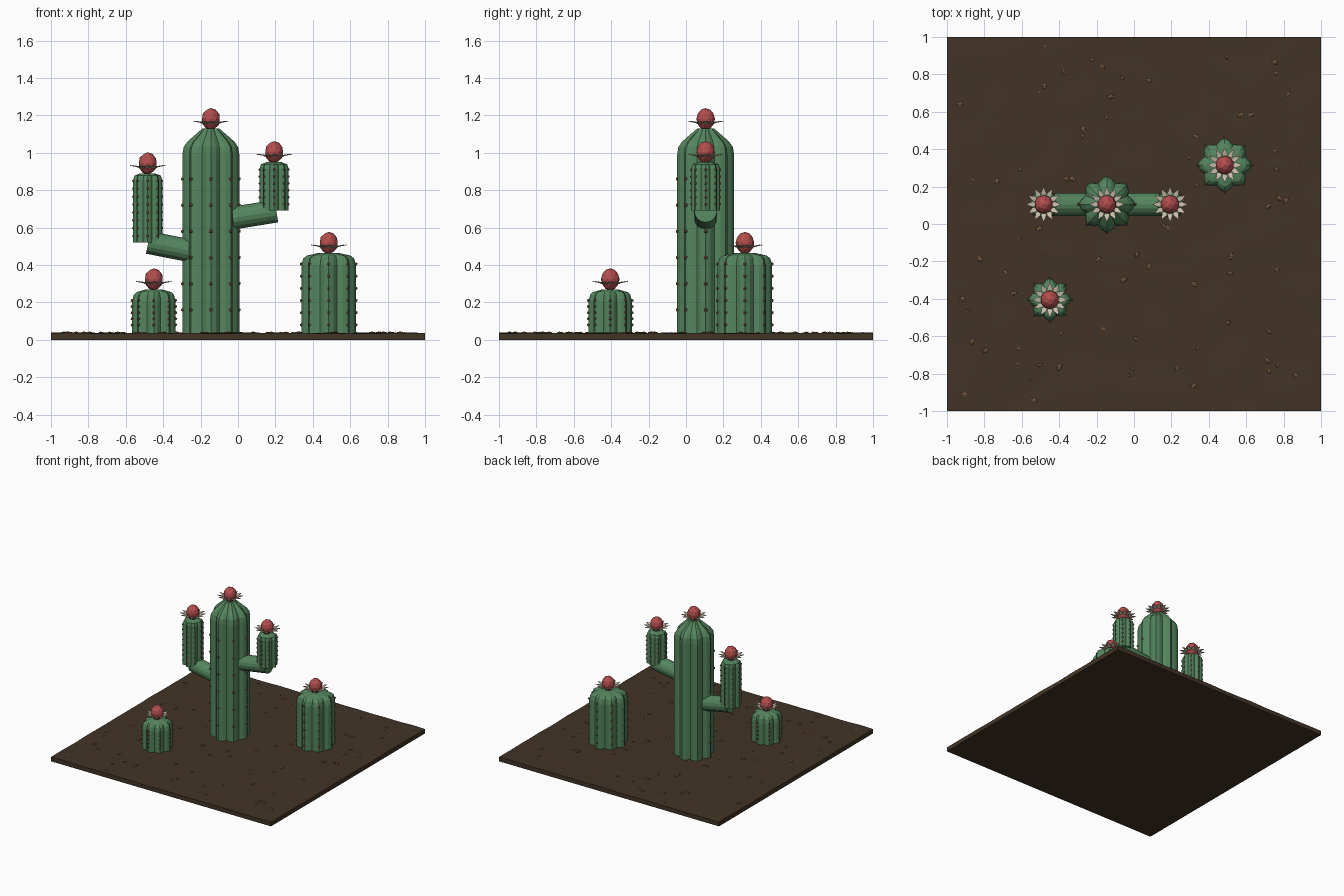
import bpy, bmesh, math, random
from mathutils import Vector, Matrix, noise

if "Cube" in bpy.data.objects:
    bpy.data.objects.remove(bpy.data.objects["Cube"])
random.seed(4)

def material(name, rgb):
    m = bpy.data.materials.new(name)
    m.diffuse_color = (*rgb, 1)
    m.use_nodes = True
    m.node_tree.nodes["Principled BSDF"].inputs["Base Color"].default_value = m.diffuse_color
    return m

SOIL = material("soil", (0.055, 0.034, 0.019))
STONE = material("pebble", (0.16, 0.085, 0.045))
GREEN = material("cactus_green", (0.09, 0.235, 0.11))
SPINE = material("spine", (0.22, 0.11, 0.07))
RED = material("flower_red", (0.45, 0.075, 0.075))
CREAM = material("petal_cream", (0.62, 0.54, 0.42))

def finish(name, bm, mat):
    bmesh.ops.recalc_face_normals(bm, faces=bm.faces[:])
    me = bpy.data.meshes.new(name)
    bm.to_mesh(me)
    bm.free()
    me.materials.append(mat)
    ob = bpy.data.objects.new(name, me)
    bpy.context.collection.objects.link(ob)
    return ob

def ribbed_body(name, x, y, profile, ribs=8):
    """Loft a star-shaped rib section through (radius, z) pairs."""
    bm = bmesh.new()
    n = ribs * 4
    depth = (1.0, 0.92, 0.81, 0.92)
    rings = []
    for r, z in profile:
        rings.append([bm.verts.new((x + r * depth[i % 4] * math.cos(2 * math.pi * i / n),
                                    y + r * depth[i % 4] * math.sin(2 * math.pi * i / n), z))
                      for i in range(n)])
    for a, b in zip(rings, rings[1:]):
        for i in range(n):
            bm.faces.new((a[i], a[(i + 1) % n], b[(i + 1) % n], b[i]))
    bm.faces.new(rings[0][::-1])
    bm.faces.new(rings[-1])
    finish(name, bm, GREEN)

def spines(name, x, y, r, zs, angles, size=0.011):
    bm = bmesh.new()
    for k in angles:
        a = k * math.pi / 4
        for z in zs:
            p = Vector((x + r * math.cos(a), y + r * math.sin(a), z))
            bmesh.ops.create_icosphere(bm, subdivisions=1, radius=size,
                                       matrix=Matrix.Translation(p))
    finish(name, bm, SPINE)

def flower(name, x, y, z):
    # red bud
    bm = bmesh.new()
    bmesh.ops.create_icosphere(bm, subdivisions=2, radius=0.05,
        matrix=Matrix.Translation((x, y, z + 0.055)) @ Matrix.Diagonal((1, 1, 1.18, 1)))
    finish(name + "_bud", bm, RED)
    # ring of pointed petals
    bm = bmesh.new()
    count = 12
    for i in range(count):
        rot = Matrix.Translation((x, y, z)) @ Matrix.Rotation(2 * math.pi * i / count, 4, 'Z')
        pts = [(0.03, 0, 0.028), (0.06, -0.015, 0.04), (0.095, 0, 0.046), (0.06, 0.015, 0.04)]
        top = [bm.verts.new(rot @ Vector(p)) for p in pts]
        low = [bm.verts.new(rot @ (Vector(p) - Vector((0, 0, 0.004)))) for p in pts]
        bm.faces.new(top)
        bm.faces.new(low[::-1])
        for j in range(4):
            k = (j + 1) % 4
            bm.faces.new((top[k], top[j], low[j], low[k]))
    finish(name + "_petals", bm, CREAM)

def branch(name, a, b, r):
    a, b = Vector(a), Vector(b)
    d = b - a
    bm = bmesh.new()
    bmesh.ops.create_cone(bm, cap_ends=True, segments=16, radius1=r, radius2=r, depth=d.length,
        matrix=Matrix.Translation((a + b) / 2) @ d.to_track_quat('Z', 'Y').to_matrix().to_4x4())
    finish(name, bm, GREEN)

def steps(z0, z1, n):
    return [z0 + (z1 - z0) * i / (n - 1) for i in range(n)]

# soil slab with a gently uneven top
bm = bmesh.new()
bmesh.ops.create_grid(bm, x_segments=40, y_segments=40, size=1)
rim = [e for e in bm.edges if e.is_boundary]
for v in bm.verts:
    v.co.z = 0.035 + 0.005 * noise.noise(v.co * 5)
skirt = bmesh.ops.extrude_edge_only(bm, edges=rim)["geom"]
for g in skirt:
    if isinstance(g, bmesh.types.BMVert):
        g.co.z = 0
bmesh.ops.contextual_create(bm, geom=[g for g in skirt if isinstance(g, bmesh.types.BMEdge)
                                     and all(v.co.z == 0 for v in g.verts)])
finish("soil", bm, SOIL)

# scattered pebbles
bm = bmesh.new()
for _ in range(80):
    p = (random.uniform(-0.95, 0.95), random.uniform(-0.95, 0.95), 0.036)
    s = random.uniform(0.009, 0.018)
    bmesh.ops.create_icosphere(bm, subdivisions=1, radius=s,
        matrix=Matrix.Translation(p) @ Matrix.Rotation(random.uniform(0, 3), 4, 'Z')
        @ Matrix.Diagonal((1.2, 0.8, 0.5, 1)))
finish("pebbles", bm, STONE)

# main cactus: spines on its front ribs only
X, Y = -0.145, 0.105
ribbed_body("main_trunk", X, Y, [(0.152, 0.02), (0.152, 0.99), (0.146, 1.03),
                                 (0.125, 1.06), (0.045, 1.13)])
spines("main_spines", X, Y, 0.15, steps(0.16, 0.86, 6), range(4, 9))
flower("main_flower", X, Y, 1.125)

# arms: sloping branch, upright ribbed tip, flower
for side, ax, z0, z1, start, end, n in (
        ("right", 0.193, 0.69, 0.95, (-0.03, Y, 0.65), (0.205, Y, 0.688), 6),
        ("left", -0.483, 0.52, 0.89, (-0.25, Y, 0.475), (-0.48, Y, 0.52), 8)):
    branch(side + "_branch", start, end, 0.061)
    ribbed_body(side + "_arm", ax, Y, [(0.078, z0), (0.078, z1 - 0.035), (0.07, z1 - 0.012),
                                       (0.04, z1)])
    spines(side + "_arm_spines", ax, Y, 0.076, steps(z0 + 0.035, z1 - 0.04, n), range(8), 0.008)
    flower(side + "_arm_flower", ax, Y, z1 - 0.002)

# two barrel cacti
for name, x, y, r, top, n in (("large_barrel", 0.485, 0.315, 0.146, 0.465, 6),
                              ("small_barrel", -0.45, -0.405, 0.116, 0.27, 5)):
    ribbed_body(name, x, y, [(r, 0.02), (r, top - 0.065), (r * 0.93, top - 0.03),
                             (r * 0.8, top - 0.015), (r * 0.35, top)])
    spines(name + "_spines", x, y, r, steps(0.08, top - 0.06, n), range(8), 0.009)
    flower(name + "_flower", x, y, top - 0.002)
